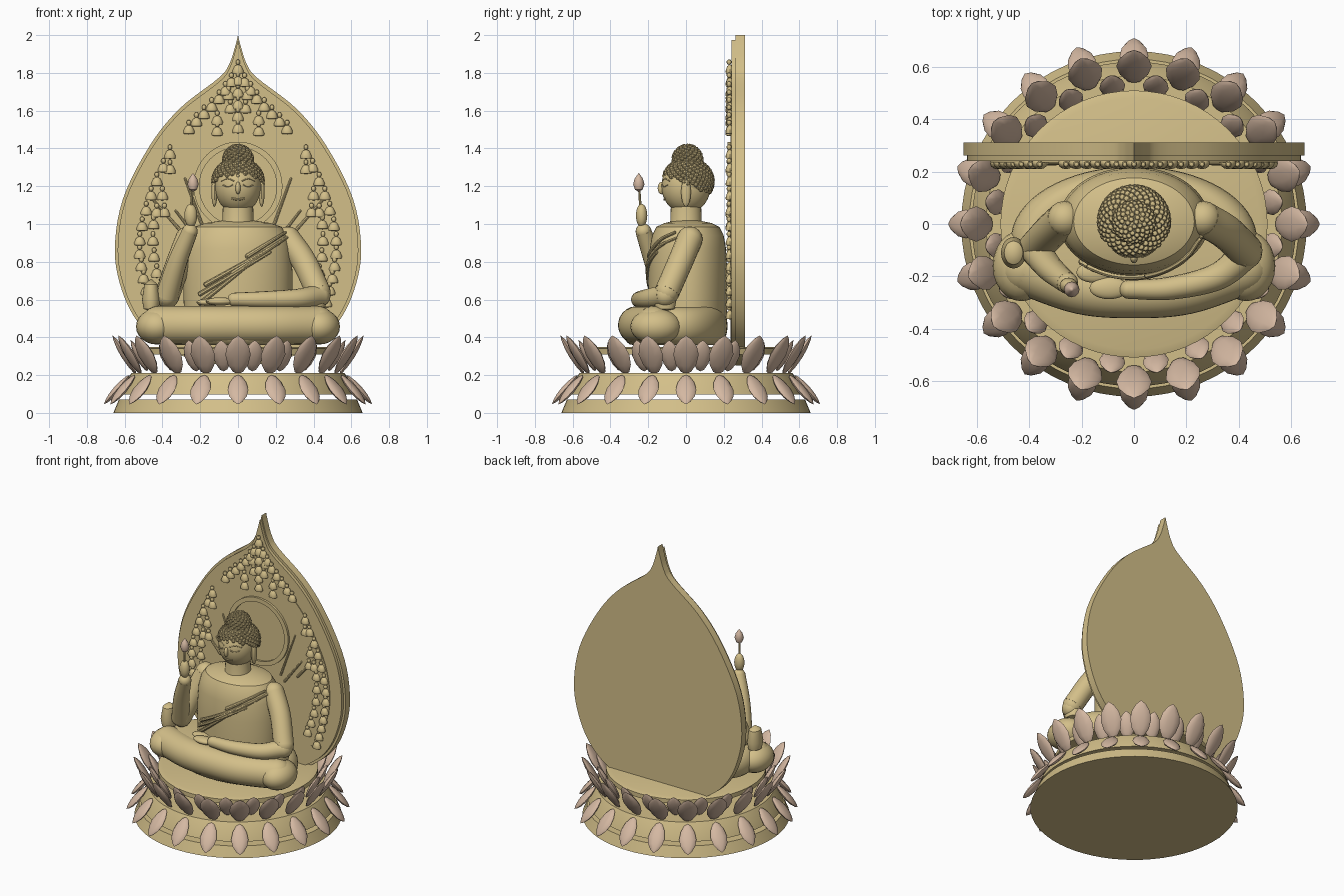
import bpy, bmesh, math
from mathutils import Vector, Matrix, Quaternion

if "Cube" in bpy.data.objects:
    bpy.data.objects.remove(bpy.data.objects["Cube"])


def material(name, rgb):
    m = bpy.data.materials.new(name)
    m.use_nodes = True
    m.diffuse_color = (*rgb, 1)
    m.node_tree.nodes["Principled BSDF"].inputs["Base Color"].default_value = (*rgb, 1)
    return m


GOLD = material("pale gold", (0.65, 0.52, 0.25))
PINK = material("petal pink", (0.66, 0.48, 0.36))
parts = []


def finish(name, bm, mat=GOLD):
    bmesh.ops.recalc_face_normals(bm, faces=bm.faces)
    mesh = bpy.data.meshes.new(name)
    bm.to_mesh(mesh)
    bm.free()
    mesh.materials.append(mat)
    ob = bpy.data.objects.new(name, mesh)
    bpy.context.collection.objects.link(ob)
    parts.append(ob)


def ball(bm, c, r, seg=24):
    m = Matrix.Translation(c) @ Matrix.Diagonal((*r, 1))
    bmesh.ops.create_uvsphere(bm, u_segments=seg, v_segments=seg // 2, radius=1, matrix=m)


def skin(bm, rings):
    for a, b in zip(rings, rings[1:]):
        for i in range(len(a)):
            j = (i + 1) % len(a)
            bm.faces.new((a[i], a[j], b[j], b[i]))


def lathe(bm, profile, scale=(1, 1), matrix=Matrix(), n=64):
    rings = []
    for r, z in profile:
        angles = [math.tau * i / n for i in range(n)]
        rings.append([bm.verts.new(matrix @ Vector((r * scale[0] * math.cos(a), r * scale[1] * math.sin(a), z)))
                      for a in angles])
    skin(bm, rings)
    bmesh.ops.remove_doubles(bm, verts=rings[0] + rings[-1], dist=1e-5)


def spline(points, steps=8):
    p = [Vector(q) for q in points]
    p = [2 * p[0] - p[1]] + p + [2 * p[-1] - p[-2]]
    out = []
    for a, b, c, d in zip(p, p[1:], p[2:], p[3:]):
        for s in range(steps):
            t = s / steps
            out.append((2 * b + (c - a) * t + (2 * a - 5 * b + 4 * c - d) * t * t
                        + (3 * b - a - 3 * c + d) * t ** 3) / 2)
    return out + [p[-2]]


def tube(bm, points, r0, r1, n=16, ends=True):
    path = spline(points)
    rings, q, old = [], Quaternion(), Vector((0, 0, 1))
    for i, p in enumerate(path):
        t = (path[min(i + 1, len(path) - 1)] - path[max(i - 1, 0)]).normalized()
        q = old.rotation_difference(t) @ q
        old = t
        r = r0 + (r1 - r0) * i / (len(path) - 1)
        rings.append([bm.verts.new(p + q @ Vector((r * math.cos(math.tau * k / n), r * math.sin(math.tau * k / n), 0)))
                      for k in range(n)])
    skin(bm, rings)
    bm.faces.new(rings[0])
    bm.faces.new(rings[-1])
    if ends:
        ball(bm, path[0], [r0] * 3, n)
        ball(bm, path[-1], [r1] * 3, n)


# Stepped round base
for name, profile in (
        ("base_tier", [(0, 0), (.66, 0), (.63, .072), (0, .072)]),
        ("middle_tier", [(0, .097), (.62, .097), (.6, .15), (.565, .21), (0, .21)]),
        ("seat_disc", [(0, .31), (.51, .31), (.51, .34), (.48, .35), (0, .35)])):
    bm = bmesh.new()
    lathe(bm, profile)
    finish(name, bm)

# Rings of lotus petals: base radius and height, tip radius and height, width, angle offset
LEAF = [(0, 0), (.4, .06), (.8, .25), (1, .5), (.85, .72), (.45, .9), (0, 1)]


def petal_ring(name, r0, z0, r1, z1, width, offset, count=20):
    bm = bmesh.new()
    length = math.hypot(r1 - r0, z1 - z0)
    lean = math.atan2(r1 - r0, z1 - z0)
    for i in range(count):
        m = (Matrix.Rotation(math.tau * (i + offset) / count, 4, 'Z') @ Matrix.Translation((0, -r0, z0))
             @ Matrix.Rotation(lean, 4, 'X') @ Matrix.Diagonal((1, 1, length, 1)))
        lathe(bm, LEAF, (width / 2, .02), m, 10)
    finish(name, bm, PINK)


petal_ring("lower_petals", .575, .2, .71, .045, .11, 0)
petal_ring("upper_petals", .54, .205, .665, .41, .135, 0)
petal_ring("inner_petals", .485, .22, .575, .385, .1, .5)

# Pointed leaf-shaped back screen
half = spline([(0, .25), (.22, .275), (.4, .36), (.53, .48), (.615, .65), (.652, .86), (.61, 1.13),
               (.47, 1.41), (.31, 1.61), (.1, 1.775), (.045, 1.85), (.015, 1.94), (0, 2.0)], 5)
outline = half + [Vector((-p.x, p.y)) for p in reversed(half[1:-1])]


def leaf_plate(name, size, y0, y1, mid=.9):
    bm = bmesh.new()
    rings = [[bm.verts.new((p.x * size, y, mid + (p.y - mid) * size)) for p in outline] for y in (y0, y1)]
    skin(bm, rings)
    for ring in rings:
        bm.faces.new(ring)
    finish(name, bm)


leaf_plate("screen_back", 1, .262, .312)
leaf_plate("screen_front", .977, .24, .265)
leaf_plate("screen_panel", .84, .235, .245)

# Head halo and ray strips on the screen
bm = bmesh.new()
lathe(bm, [(.205, 0), (.205, .02), (.235, .02), (.235, 0), (.205, 0)],
      matrix=Matrix.Translation((0, .24, 1.2)) @ Matrix.Rotation(math.pi / 2, 4, 'X'))
for s in (-1, 1):
    for a, b in (((.17, .94), (.28, 1.24)), ((.3, .96), (.46, 1.14)), ((.2, .9), (.33, 1.07))):
        tube(bm, [(s * a[0], .232, a[1]), (s * b[0], .232, b[1])], .009, .006, 8)
finish("halo_and_rays", bm)

# Small seated ornaments on the screen
bm = bmesh.new()


def ornament(x, z):
    m = Matrix.Translation((x, .232, z - .035))
    lathe(bm, [(0, 0), (.028, .003), (.03, .015), (.019, .04), (0, .052)], (1, .75), m, 12)
    ball(bm, (x, .228, z + .027), (.013, .013, .015), 10)


for s in (-1, 1):
    outer = spline([(.36, 1.38), (.46, 1.16), (.52, .92), (.5, .72), (.45, .53)], 3)
    inner = spline([(.34, 1.05), (.43, 1.07), (.45, .92), (.43, .75), (.38, .6)], 2)
    crown = spline([(.035, 1.76), (.1, 1.67), (.18, 1.59), (.26, 1.51)], 2)
    extra = [Vector(p) for p in ((.05, 1.69), (.04, 1.62), (.11, 1.56), (.11, 1.5), (.36, 1.3), (.4, 1.16))]
    for p in outer + inner[1:] + crown + extra:
        ornament(s * p.x, p.y)
for i in range(6):
    ornament(0, 1.83 - i * .063)
finish("screen_ornaments", bm)

# Crossed legs
bm = bmesh.new()
rim = [(0, .36)] + [(.8 + .2 * math.cos(a), .46 + .1 * math.sin(a))
                    for a in (math.pi * (i / 12 - .5) for i in range(13))] + [(0, .56)]
lathe(bm, rim, (.47, .28), Matrix.Translation((0, -.06, 0)))
tube(bm, [(-.42, -.17, .465), (-.2, -.245, .465), (0, -.26, .465), (.2, -.245, .465), (.42, -.17, .465)], .1, .1, 24)
for s in (-1, 1):
    ball(bm, (s * .43, -.16, .457), (.11, .135, .095))
finish("crossed_legs", bm)

# Torso and neck
bm = bmesh.new()
TORSO = [(0, .45), (.98, .45), (1, .6), (1, .75), (.97, .87), (.91, .94), (.8, .985), (.6, 1.005), (.25, 1.02), (0, 1.02)]
lathe(bm, TORSO, (.288, .208), Matrix.Translation((0, .01, 0)))
finish("torso", bm)
bm = bmesh.new()
lathe(bm, [(0, .97), (.095, .97), (.082, 1.02), (.08, 1.12), (0, 1.12)], n=32)
finish("neck", bm)

# Diagonal robe folds lying on the chest
bm = bmesh.new()
for x0, z0, x1, z1 in ((-.2, .58, .04, .77), (-.2, .63, .17, .85), (-.17, .68, .22, .9),
                       (-.03, .74, .26, .93), (.05, .83, .25, .955)):
    path = []
    for i in range(6):
        x, z = x0 + (x1 - x0) * i / 5, z0 + (z1 - z0) * i / 5
        f = 1 - max(0, z - .78) * .45
        path.append((x, .005 - .208 * f * math.sqrt(max(.02, 1 - (x / (.288 * f)) ** 2)), z))
    tube(bm, path, .013, .008, 8)
finish("robe_folds", bm)

# Arms: right raised, left resting across the lap
bm = bmesh.new()
tube(bm, [(-.265, .02, .92), (-.32, -.03, .78), (-.375, -.09, .62)], .068, .066)
tube(bm, [(-.375, -.1, .62), (-.32, -.17, .8), (-.255, -.225, .96)], .06, .042)
ball(bm, (-.25, -.235, 1.045), (.034, .03, .062))
finish("right_arm", bm)
bm = bmesh.new()
tube(bm, [(.265, .02, .92), (.35, -.03, .8), (.425, -.1, .64)], .068, .066)
tube(bm, [(.43, -.11, .62), (.32, -.2, .605), (.14, -.245, .6), (-.02, -.25, .6)], .06, .036)
ball(bm, (-.095, -.245, .59), (.075, .042, .022))
finish("left_arm", bm)
bm = bmesh.new()
ball(bm, (-.15, -.185, .585), (.07, .04, .02))
for s in (-1, 1):
    lathe(bm, [(0, .54), (.05, .55), (.06, .6), (.045, .68), (0, .71)], (.8, 1),
          Matrix.Translation((s * .44 - .02, -.11, 0)), 24)
finish("sleeve_ends", bm)

# Flower bud held in the right hand
bm = bmesh.new()
tube(bm, [(-.25, -.24, 1.07), (-.24, -.248, 1.19)], .007, .006, 8)
finish("bud_stem", bm)
bm = bmesh.new()
lathe(bm, [(0, 0), (.02, .012), (.03, .04), (.022, .07), (.008, .09), (0, .1)],
      matrix=Matrix.Translation((-.238, -.25, 1.17)), n=12)
finish("flower_bud", bm, PINK)

# Head with nose, ears and brow mark
bm = bmesh.new()
ball(bm, (0, 0, 1.2), (.122, .13, .145), 40)
ball(bm, (0, -.13, 1.19), (.014, .02, .033), 16)
ball(bm, (0, -.118, 1.255), (.009, .009, .009), 10)
for s in (-1, 1):
    ball(bm, (s * .125, .0, 1.17), (.016, .026, .08), 16)
finish("head", bm)


def face_point(x, z):
    return (x, -.13 * math.sqrt(1 - (x / .122) ** 2 - ((z - 1.2) / .145) ** 2), z)


# Closed eyes, brows and mouth
bm = bmesh.new()
for s in (-1, 1):
    tube(bm, [face_point(s * x, z) for x, z in ((.03, 1.207), (.055, 1.198), (.08, 1.207))], .004, .003, 6)
    tube(bm, [face_point(s * x, z) for x, z in ((.022, 1.228), (.055, 1.24), (.088, 1.228))], .003, .003, 6)
tube(bm, [face_point(x, z) for x, z in ((-.03, 1.135), (0, 1.13), (.03, 1.135))], .006, .006, 8)
finish("face_details", bm)

# Hair cap, top knot and their spiral of curls
bm = bmesh.new()
ball(bm, (0, .015, 1.225), (.125, .125, .115), 32)
ball(bm, (0, .008, 1.34), (.075, .075, .075), 24)


def curls(c, r, count, size, keep):
    for i in range(count):
        h = 1 - 2 * (i + .5) / count
        a = i * math.pi * (3 - math.sqrt(5))
        w = math.sqrt(1 - h * h)
        p = Vector((c[0] + r[0] * w * math.cos(a), c[1] + r[1] * w * math.sin(a), c[2] + r[2] * h))
        if keep(p):
            ball(bm, p, [size] * 3, 8)


curls((0, .01, 1.225), (.13, .13, .118), 420, .0135, lambda p: p.z > 1.215 - p.y * .42)
curls((0, .008, 1.34), (.075, .075, .075), 170, .0115, lambda p: p.z > 1.31)
finish("curled_hair", bm)

# Smooth shading with sharp edges kept
bpy.ops.object.select_all(action='DESELECT')
for ob in parts:
    ob.select_set(True)
bpy.context.view_layer.objects.active = parts[0]
bpy.ops.object.shade_smooth_by_angle(angle=math.radians(35))
